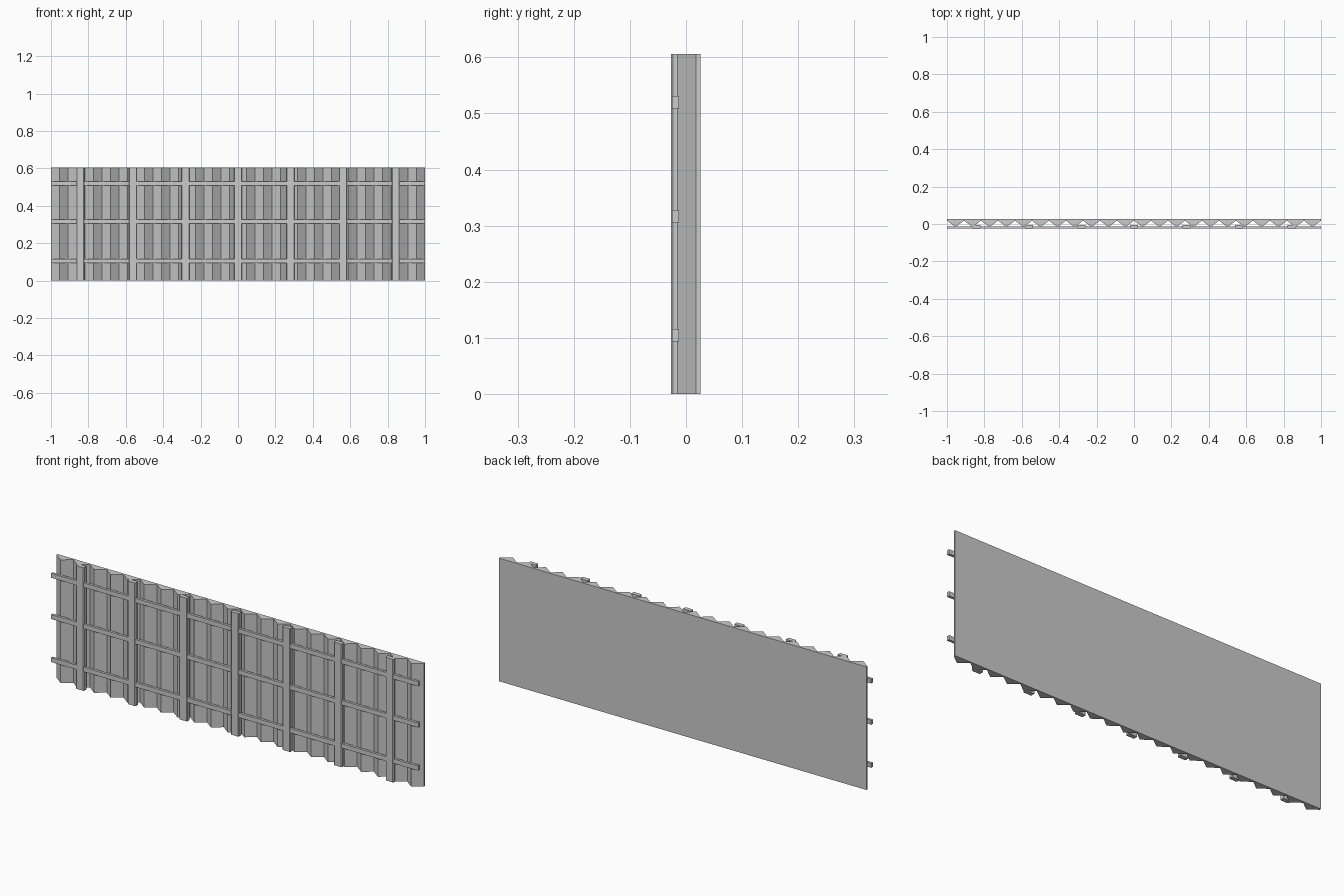
import bpy

if "Cube" in bpy.data.objects:
    bpy.data.objects.remove(bpy.data.objects["Cube"])

HEIGHT = 0.606


def prism(name, profile, z0, z1):
    """Extrude a closed (x, y) outline, counter-clockwise, from z0 to z1."""
    n = len(profile)
    verts = [(x, y, z) for z in (z0, z1) for x, y in profile]
    faces = [(i, (i + 1) % n, n + (i + 1) % n, n + i) for i in range(n)]
    faces += [tuple(reversed(range(n))), tuple(range(n, 2 * n))]
    mesh = bpy.data.meshes.new(name)
    mesh.from_pydata(verts, [], faces)
    obj = bpy.data.objects.new(name, mesh)
    bpy.context.collection.objects.link(obj)
    return obj


# Corrugated sheet: flat back, zigzag front with valleys at both ends
waves = 22
step = 1 / waves
outline = [(-1 + i * step, -0.016 if i % 2 else 0.018)
           for i in range(2 * waves + 1)]
outline += [(1, 0.026), (-1, 0.026)]
prism("corrugated_panel", outline, 0, HEIGHT)

# Horizontal rails across the ridges
for i, z in enumerate((0.105, 0.317, 0.52)):
    prism(f"rail_{i + 1}",
          [(-1, -0.025), (1, -0.025), (1, -0.0125), (-1, -0.0125)],
          z - 0.011, z + 0.011)

# Upright battens with small chamfers on the front corners
for i in range(7):
    x = (i - 3) * 0.281
    prism(f"batten_{i + 1}",
          [(x - 0.022, -0.023), (x - 0.018, -0.0265), (x + 0.018, -0.0265),
           (x + 0.022, -0.023), (x + 0.022, -0.006), (x - 0.022, -0.006)],
          0, HEIGHT)
